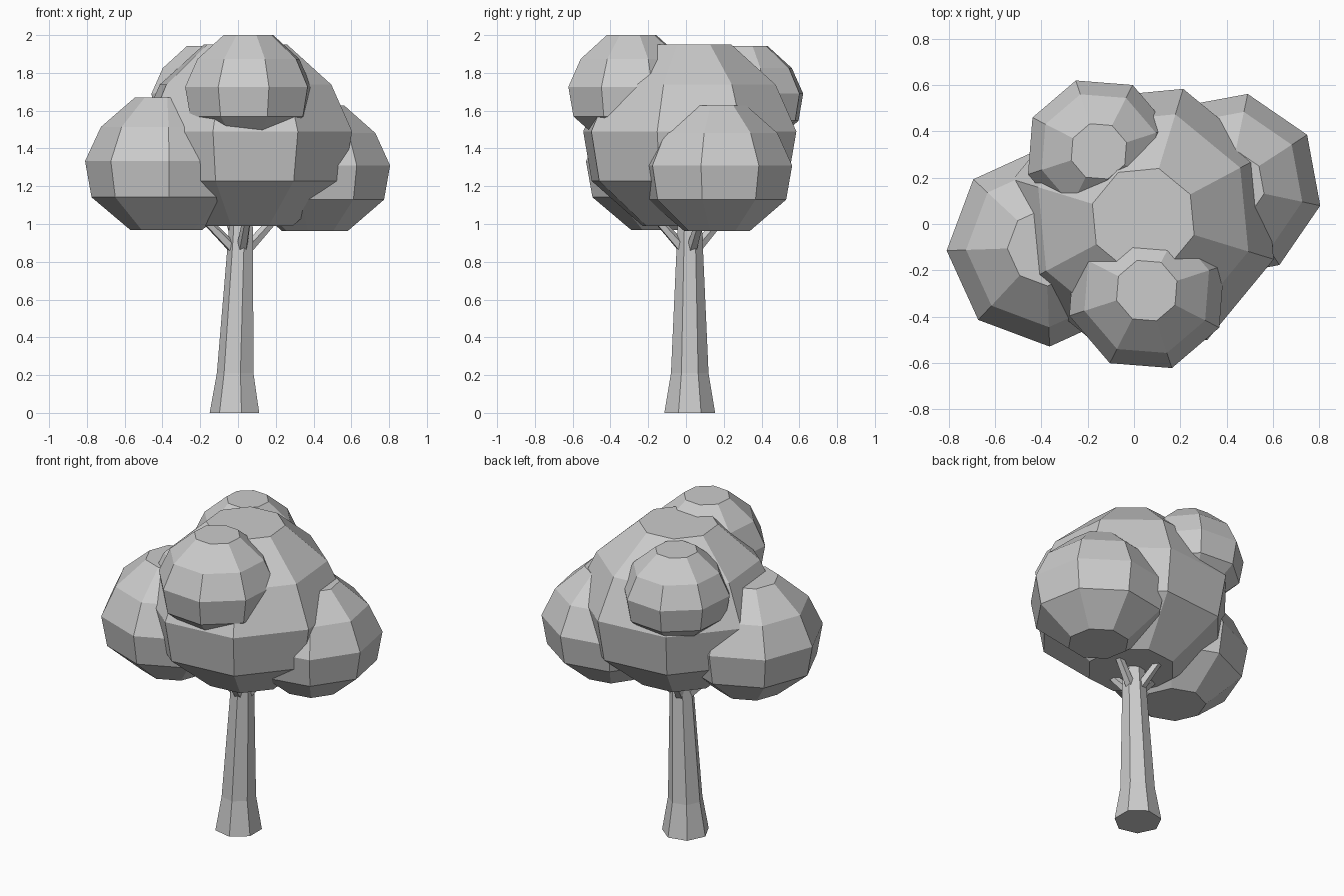
import bpy, bmesh
from math import cos, sin, pi, radians
from mathutils import Vector

if "Cube" in bpy.data.objects:
    bpy.data.objects.remove(bpy.data.objects["Cube"])


def loft(name, rings, sides, phase):
    """Capped tube through rings of (x, y, z, radius)."""
    bm = bmesh.new()
    loops = []
    for x, y, z, r in rings:
        angles = [phase + 2 * pi * i / sides for i in range(sides)]
        loops.append([bm.verts.new((x + r * cos(a), y + r * sin(a), z)) for a in angles])
    for a, b in zip(loops, loops[1:]):
        for i in range(sides):
            j = (i + 1) % sides
            bm.faces.new((a[i], a[j], b[j], b[i]))
    bm.faces.new(loops[0][::-1])
    bm.faces.new(loops[-1])
    bmesh.ops.recalc_face_normals(bm, faces=bm.faces)
    mesh = bpy.data.meshes.new(name)
    bm.to_mesh(mesh)
    bm.free()
    obj = bpy.data.objects.new(name, mesh)
    bpy.context.collection.objects.link(obj)
    return obj


# Foliage clumps: one shared profile (radius, height), scaled per clump
PROFILE = [(.44, -.85), (.92, -.445), (1, 0), (.805, .42), (.39, .78)]
CLUMPS = {  # x, y, z, radius, rotation in degrees
    "foliage_main": (.04, .02, 1.49, .59, 28),
    "foliage_left": (-.38, -.10, 1.333, .43, 2),
    "foliage_right": (.407, .164, 1.31, .407, 33),
    "foliage_front": (.055, -.288, 1.726, .352, 18),
    "foliage_back": (-.152, .314, 1.69, .322, 18),
}
for name, (x, y, z, r, turn) in CLUMPS.items():
    loft(name, [(x, y, z + h * r, k * r) for k, h in PROFILE], 8, radians(turn))

# Trunk: seven sides, flared foot, slight lean
loft("trunk", [(-.012, .02, 0, .138), (-.01, .02, .21, .102),
               (.018, .02, .95, .068), (.02, .02, 1.1, .06)], 7, pi)

# Branches reaching from the trunk into the foliage
START = Vector((.015, .02, .83))
TIPS = {"left": (-.25, -.05, 1.1), "right": (.26, .1, 1.1),
        "front": (.06, -.22, 1.1), "back": (-.07, .25, 1.1)}
for side, tip in TIPS.items():
    d = Vector(tip) - START
    bpy.ops.mesh.primitive_cone_add(vertices=5, radius1=.032, radius2=.02, depth=d.length,
                                    location=START + d / 2,
                                    rotation=d.to_track_quat('Z', 'Y').to_euler())
    bpy.context.object.name = "branch_" + side
